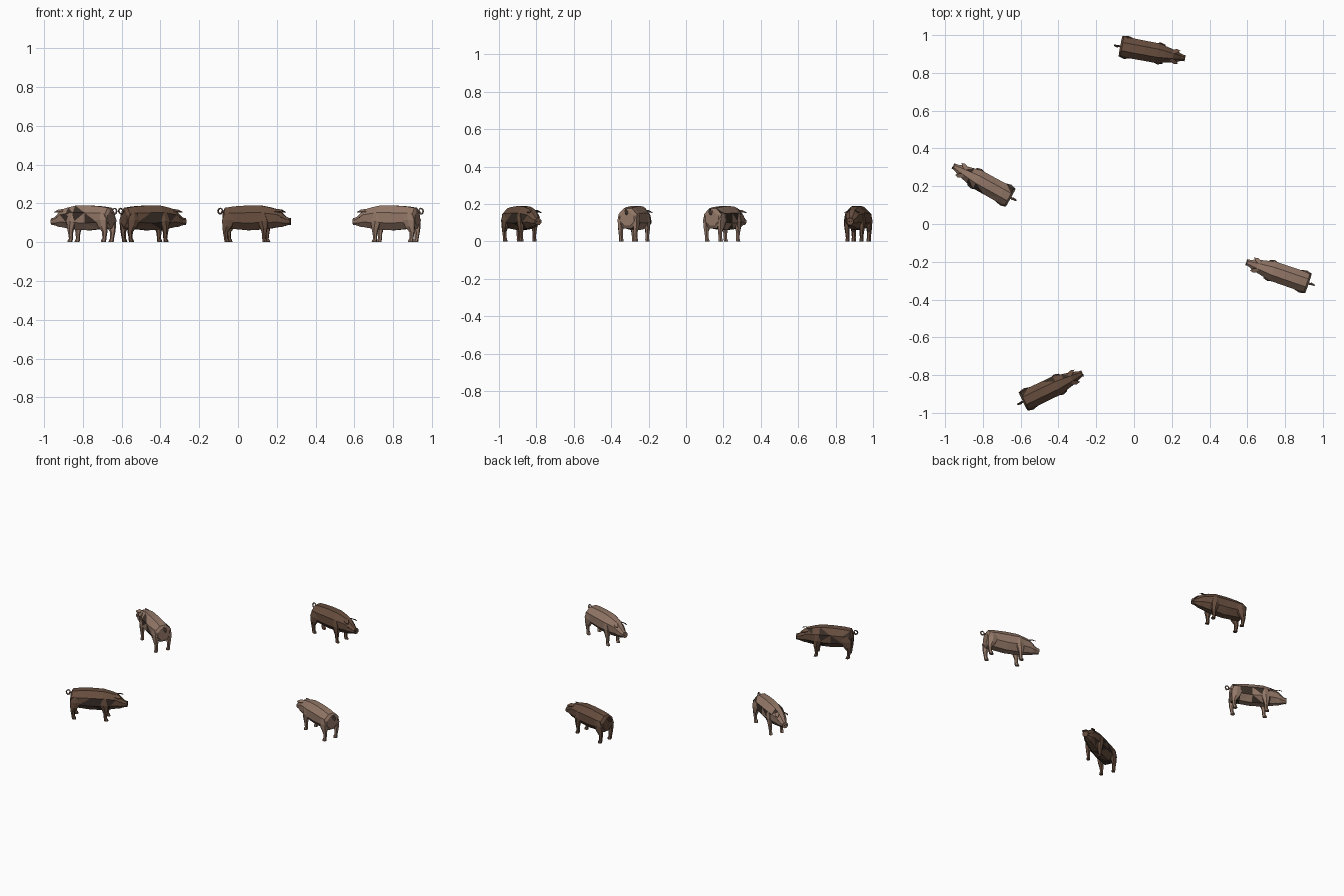
import bpy, bmesh, math, random
from mathutils import Vector, Matrix

if "Cube" in bpy.data.objects:
    bpy.data.objects.remove(bpy.data.objects["Cube"])


def material(name, rgb):
    m = bpy.data.materials.new(name)
    m.diffuse_color = (*rgb, 1)
    m.use_nodes = True
    m.node_tree.nodes["Principled BSDF"].inputs["Base Color"].default_value = m.diffuse_color
    return m


LIGHT = material("light_hide", (0.29, 0.185, 0.135))
BROWN = material("brown_hide", (0.135, 0.075, 0.048))
PATCH = material("dark_patch", (0.04, 0.027, 0.02))
BLACK = material("eye_black", (0.01, 0.01, 0.01))


def finish(name, bm, mats, place):
    bmesh.ops.recalc_face_normals(bm, faces=bm.faces)
    me = bpy.data.meshes.new(name)
    bm.to_mesh(me)
    bm.free()
    for m in mats:
        me.materials.append(m)
    ob = bpy.data.objects.new(name, me)
    ob.matrix_world = place
    bpy.context.collection.objects.link(ob)
    return ob


def loft(bm, rings):
    rows = [[bm.verts.new(p) for p in r] for r in rings]
    n = len(rows[0])
    for a, b in zip(rows, rows[1:]):
        for i in range(n):
            bm.faces.new((a[i], a[(i + 1) % n], b[(i + 1) % n], b[i]))
    bm.faces.new(rows[0])
    bm.faces.new(rows[-1])


def ring(n, c, u, v):
    k = 1 / math.cos(math.pi / n)
    return [Vector(c) + k * (Vector(u) * math.cos(t) + Vector(v) * math.sin(t))
            for t in [(i + 0.5) * 2 * math.pi / n for i in range(n)]]


# body stations: x along the pig, bottom z, top z, half width
BODY = [(0.0, 0.085, 0.160, 0.040), (0.010, 0.070, 0.177, 0.053),
        (0.055, 0.068, 0.184, 0.054), (0.13, 0.061, 0.189, 0.053),
        (0.20, 0.065, 0.188, 0.053), (0.245, 0.070, 0.179, 0.043),
        (0.285, 0.077, 0.168, 0.034), (0.305, 0.079, 0.151, 0.029),
        (0.328, 0.086, 0.130, 0.019), (0.343, 0.089, 0.123, 0.016),
        (0.349, 0.088, 0.125, 0.018)]

# legs: z, x centre, half length, half width, y centre
HIND = [(0.150, 0.035, 0.022, 0.008, 0.046), (0.115, 0.032, 0.031, 0.014, 0.046),
        (0.080, 0.026, 0.024, 0.014, 0.044), (0.052, 0.016, 0.012, 0.011, 0.042),
        (0.020, 0.019, 0.009, 0.009, 0.041), (0.012, 0.022, 0.011, 0.011, 0.041),
        (0.0, 0.025, 0.012, 0.011, 0.041)]
FORE = [(0.150, 0.205, 0.018, 0.008, 0.044), (0.110, 0.210, 0.026, 0.014, 0.043),
        (0.075, 0.217, 0.018, 0.013, 0.041), (0.045, 0.219, 0.011, 0.010, 0.039),
        (0.018, 0.218, 0.009, 0.008, 0.038), (0.011, 0.221, 0.011, 0.010, 0.038),
        (0.0, 0.224, 0.012, 0.010, 0.038)]


def pig(tag, rear, heading, hide, spotted, seed):
    place = Matrix.Translation((*rear, 0)) @ Matrix.Rotation(math.radians(heading), 4, 'Z')
    rng = random.Random(seed)

    # body, head and snout in one lofted skin
    bm = bmesh.new()
    loft(bm, [ring(8, (x, 0, (lo + hi) / 2), (0, w, 0), (0, 0, (hi - lo) / 2))
              for x, lo, hi, w in BODY])
    if spotted:
        bmesh.ops.triangulate(bm, faces=bm.faces)
        for f in bm.faces:
            c = f.calc_center_median()
            if 0.01 < c.x < 0.27 and c.z < 0.17 and rng.random() < 0.48:
                f.material_index = 1
    finish(tag + "_body", bm, [hide, PATCH], place)

    # legs with thighs, shoulders and hooves
    for part, rows in (("hind", HIND), ("front", FORE)):
        for side, s in (("left", 1), ("right", -1)):
            bm = bmesh.new()
            loft(bm, [ring(6, (x, s * y, z), (l, 0, 0), (0, w, 0))
                      for z, x, l, w, y in rows])
            finish(f"{tag}_{part}_leg_{side}", bm, [hide], place)

    for side, s in (("left", 1), ("right", -1)):
        # ears: thin flaps leaning forward and outward
        bm = bmesh.new()
        outline = [(0.276, 0.010, 0.166), (0.272, 0.030, 0.156),
                   (0.298, 0.041, 0.153), (0.318, 0.035, 0.152), (0.300, 0.018, 0.165)]
        loft(bm, [[(x, s * y, z + d) for x, y, z in outline] for d in (0, 0.004)])
        finish(f"{tag}_ear_{side}", bm, [hide], place)
        # eyes
        bm = bmesh.new()
        bmesh.ops.create_icosphere(bm, subdivisions=1, radius=0.004,
                                   matrix=Matrix.Translation((0.305, s * 0.0265, 0.127)))
        finish(f"{tag}_eye_{side}", bm, [BLACK], place)
        # nostrils
        bm = bmesh.new()
        bmesh.ops.create_cube(bm, size=0.005,
                              matrix=Matrix.Translation((0.348, s * 0.007, 0.107)))
        finish(f"{tag}_nostril_{side}", bm, [PATCH], place)

    # curled tail
    pts = [Vector((0.004, 0, 0.160)), Vector((-0.008, 0, 0.158))]
    for i in range(9):
        a = math.radians(-60 - 42 * i)
        pts.append(Vector((-0.018 + 0.012 * math.cos(a), -0.004 + 0.001 * i,
                           0.160 + 0.014 * math.sin(a))))
    bm = bmesh.new()
    rings = []
    for i, p in enumerate(pts):
        t = (pts[min(i + 1, len(pts) - 1)] - pts[max(i - 1, 0)]).normalized()
        u = Vector((0, 1, 0))
        r = 0.0048 - 0.00025 * i
        rings.append(ring(5, p, u * r, t.cross(u).normalized() * r))
    loft(bm, rings)
    finish(tag + "_tail", bm, [hide], place)


# four pigs: rear position, heading in degrees
pig("pig_back", (-0.073, 0.941), -10.5, BROWN, False, 1)
pig("pig_left", (-0.652, 0.138), 151, LIGHT, True, 2)
pig("pig_right", (0.925, -0.315), 161, LIGHT, False, 3)
pig("pig_front", (-0.588, -0.940), 25.5, BROWN, True, 4)
